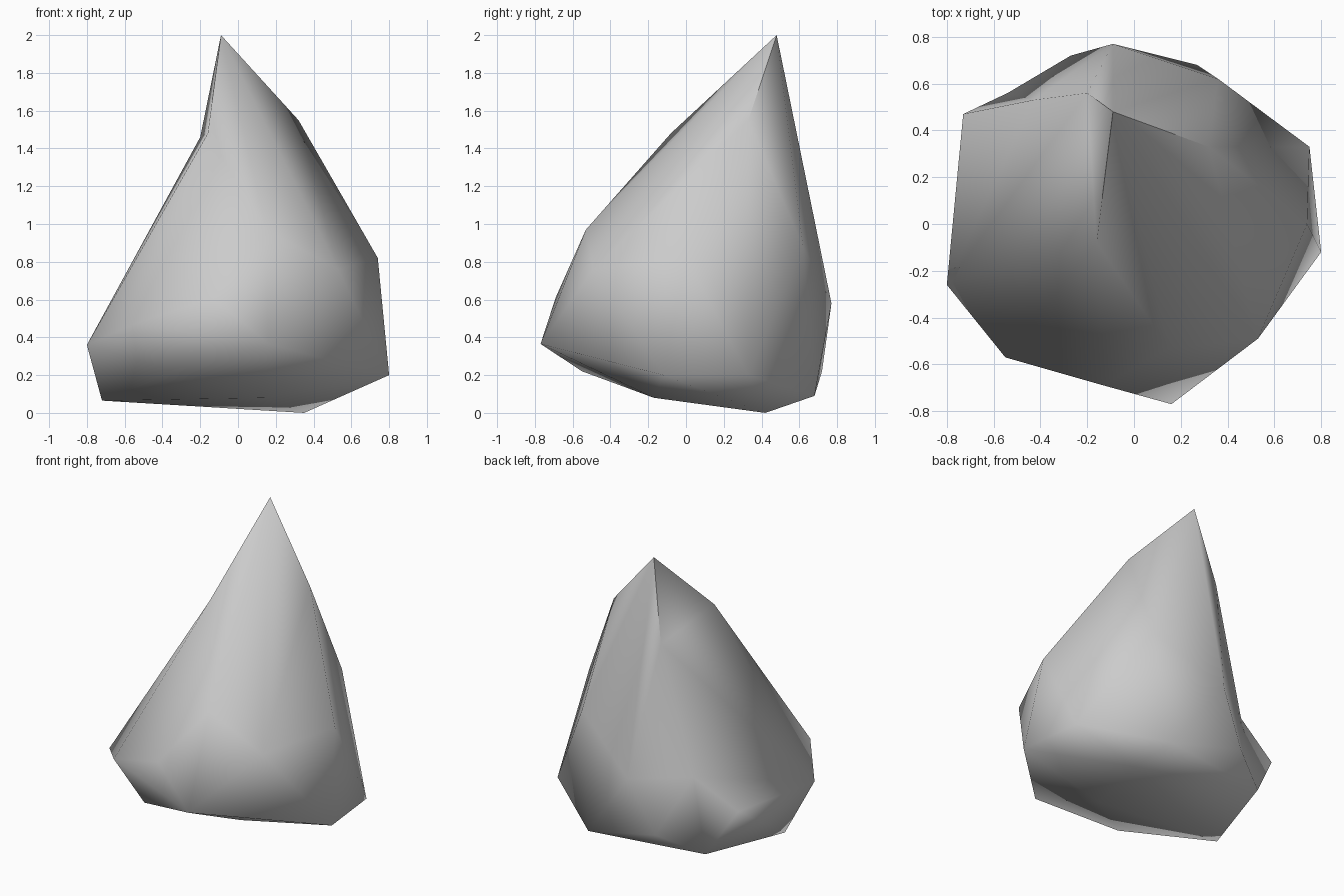
import bpy
import bmesh

cube = bpy.data.objects.get("Cube")
if cube:
    bpy.data.objects.remove(cube, do_unlink=True)

# Stone colour
stone = bpy.data.materials.new("stone_grey")
stone.use_nodes = True
colour = (0.6, 0.6, 0.6, 1)
stone.diffuse_color = colour
stone.node_tree.nodes["Principled BSDF"].inputs["Base Color"].default_value = colour

# Corners of the rock, named by where they sit
corners = {
    "apex": (-.09, .48, 2), "front_shoulder": (-.16, -.08, 1.48),
    "back_shoulder": (-.2, .56, 1.46), "left_shoulder": (.32, .33, 1.55),
    "brow": (.15, -.53, .97), "brow_left": (.53, -.49, .76),
    "chin_right": (-.13, -.69, .61), "chin": (.16, -.77, .365),
    "right_front": (-.55, -.57, .47), "right_tip": (-.8, -.26, .36),
    "right_back": (-.73, .47, .41), "left_upper": (.74, 0, .82),
    "left_tip": (.8, -.12, .2), "left_back": (.75, .33, .2),
    "back_left": (.36, .62, .88), "back_mid": (-.09, .77, .58),
    "back_low": (-.27, .72, .22), "back_right_low": (-.54, .56, .1),
    "base_right": (-.72, -.05, .065), "base_front": (-.33, -.55, .22),
    "base_mid": (.14, -.17, .08), "base_foot": (.35, .42, 0),
    "base_back": (.27, .68, .09),
}

bm = bmesh.new()
v = {name: bm.verts.new(co) for name, co in corners.items()}
bmesh.ops.convex_hull(bm, input=list(bm.verts))


def dent(centre, names):
    """Replace the faces between the named corners by a fan around centre."""
    ring = {v[n] for n in names.split()}
    old = [f for f in bm.faces if set(f.verts) <= ring]
    count = {}
    for f in old:
        for e in f.edges:
            count[e] = count.get(e, 0) + 1
    rim = [tuple(e.verts) for e, n in count.items() if n == 1]
    bmesh.ops.delete(bm, geom=old, context="FACES_ONLY")
    for a, b in rim:
        if centre not in (a, b):
            bm.faces.new((a, b, centre))


# Hollow beside the peak, hollow low on the back, and valley above the chin
dent(v["back_shoulder"], "apex front_shoulder right_tip right_back back_shoulder")
hollow = bm.verts.new((-.43, .53, .59))
dent(hollow, "back_shoulder right_tip right_back back_mid back_low back_right_low")
dent(v["chin"], "chin_right brow brow_left chin")

# Tidy loose pieces and face everything outward
bmesh.ops.delete(bm, geom=[e for e in bm.edges if not e.link_faces], context="EDGES")
bmesh.ops.recalc_face_normals(bm, faces=list(bm.faces))
for f in bm.faces:
    f.smooth = True

# Hard ridges running down from the peak
for name in ("front_shoulder", "back_shoulder", "left_shoulder"):
    ridge = bm.edges.get((v["apex"], v[name]))
    if ridge:
        ridge.smooth = False

mesh = bpy.data.meshes.new("rock")
bm.to_mesh(mesh)
bm.free()
mesh.materials.append(stone)
rock = bpy.data.objects.new("rock", mesh)
bpy.context.collection.objects.link(rock)
